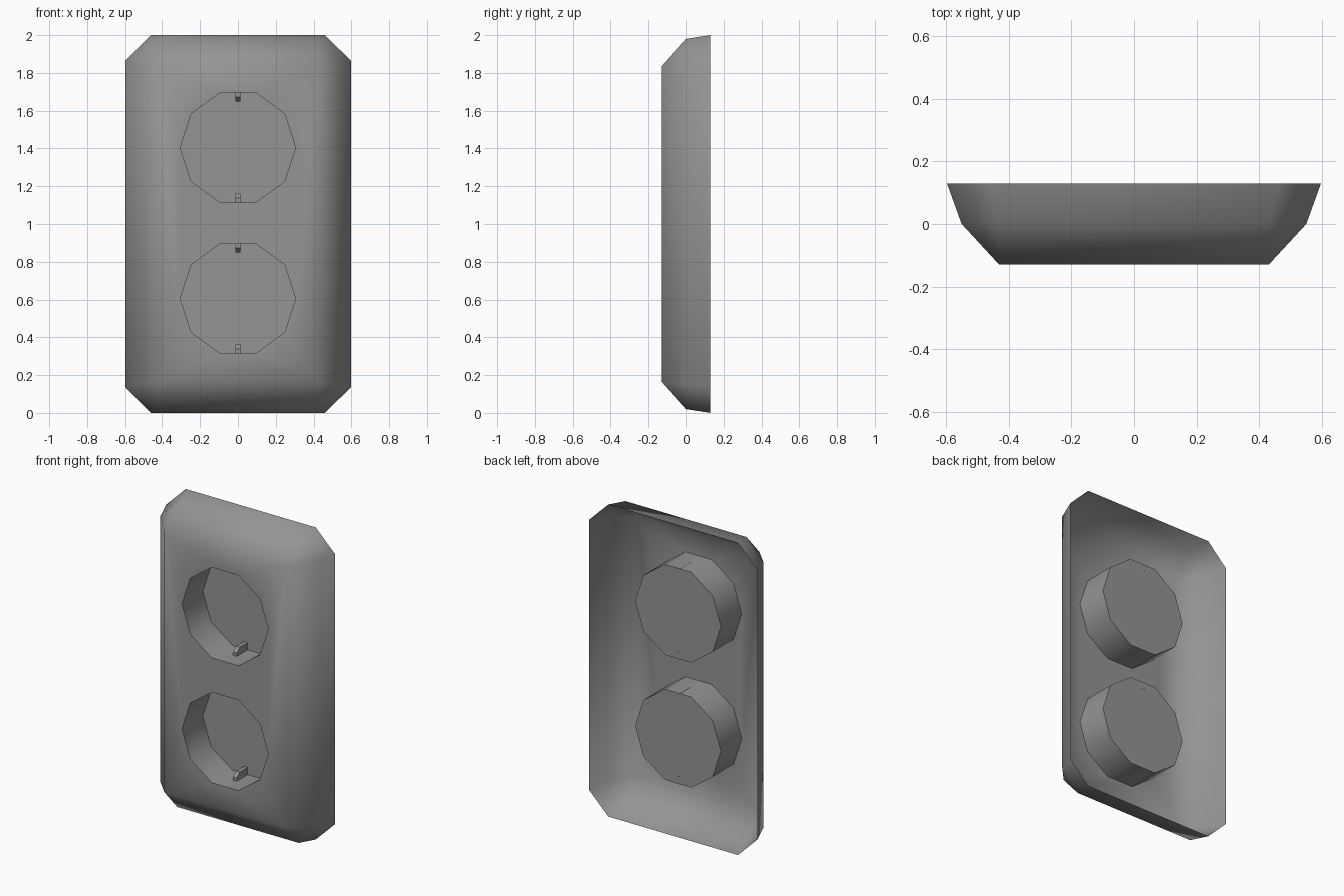
import bpy, bmesh, math

if "Cube" in bpy.data.objects:
    bpy.data.objects.remove(bpy.data.objects["Cube"])

FRONT, MIDDLE, BACK = -0.13, 0.0, 0.13
CUP_BACK = 0.08
RADIUS = 0.305
SOCKETS = {"upper": 1.405, "lower": 0.605}
CORNERS = [(1, 1), (-1, 1), (-1, -1), (1, -1)]

grey = bpy.data.materials.new("mid grey")
grey.use_nodes = True
grey.diffuse_color = (0.3, 0.3, 0.3, 1)
grey.node_tree.nodes["Principled BSDF"].inputs["Base Color"].default_value = (0.3, 0.3, 0.3, 1)


def finish(bm, name):
    mesh = bpy.data.meshes.new(name)
    bm.to_mesh(mesh)
    bm.free()
    mesh.materials.append(grey)
    obj = bpy.data.objects.new(name, mesh)
    bpy.context.collection.objects.link(obj)
    return obj


def decagon(bm, z, y):
    return [bm.verts.new((RADIUS * math.cos(i * math.tau / 10), y,
                          z + RADIUS * math.sin(i * math.tau / 10))) for i in range(10)]


def loop_edges(bm, verts):
    return [bm.edges.new((v, verts[(i + 1) % len(verts)])) for i, v in enumerate(verts)]


def octagon(bm, y, wide, high, cut_x, cut_z):
    """Rectangle with clipped corners, two points per corner, going round."""
    verts = []
    for sx, sz in CORNERS:
        pair = [(wide, cut_z), (cut_x, high)]
        if sx * sz < 0:
            pair.reverse()
        verts += [bm.verts.new((sx * x, y, 1 + sz * z)) for x, z in pair]
    return verts


# Cover plate: open-backed shell with two holes in its front
bm = bmesh.new()
rim = octagon(bm, BACK, 0.597, 1.0, 0.46, 0.865)
middle = octagon(bm, MIDDLE, 0.55, 0.98, 0.43, 0.85)
front = [bm.verts.new((sx * 0.43, FRONT, 1 + sz * 0.835)) for sx, sz in CORNERS]
for i in range(8):
    j = (i + 1) % 8
    bm.faces.new((rim[i], rim[j], middle[j], middle[i]))
for i in range(4):
    j = (i + 1) % 4
    a, b, c = middle[2 * i], middle[2 * i + 1], middle[2 * j]
    bm.faces.new((a, b, front[i]))
    bm.faces.new((b, c, front[j], front[i]))
edges = [bm.edges.get((front[i], front[(i + 1) % 4])) for i in range(4)]
for z in SOCKETS.values():
    edges += loop_edges(bm, decagon(bm, z, FRONT))
bmesh.ops.triangle_fill(bm, edges=edges, use_beauty=True, normal=(0, -1, 0))
bmesh.ops.recalc_face_normals(bm, faces=bm.faces)
bm.normal_update()
if sum(f.normal.y * f.calc_area() for f in bm.faces) > 0:
    bmesh.ops.reverse_faces(bm, faces=bm.faces)
for f in bm.faces:
    f.smooth = True
finish(bm, "cover_plate")

for label, z in SOCKETS.items():
    # Recessed cup: smooth wall and flat floor
    bm = bmesh.new()
    lip = decagon(bm, z, FRONT)
    floor = decagon(bm, z, CUP_BACK)
    for i in range(10):
        j = (i + 1) % 10
        bm.faces.new((lip[i], lip[j], floor[j], floor[i])).smooth = True
    bm.faces.new(floor)
    bmesh.ops.recalc_face_normals(bm, faces=bm.faces)
    bm.normal_update()
    if max(bm.faces, key=lambda f: f.calc_area()).normal.y > 0:
        bmesh.ops.reverse_faces(bm, faces=bm.faces)
    finish(bm, label + "_socket_cup")

    # Earth clips: sloped bars at the top and bottom of the cup
    for place, side in (("top", 1), ("bottom", -1)):
        bm = bmesh.new()
        profile = [(-0.03, 0.291), (-0.03, 0.268), (0.0, 0.243),
                   (CUP_BACK + 0.001, 0.243), (CUP_BACK + 0.001, 0.291)]
        left, right = [[bm.verts.new((x, y, z + side * h)) for y, h in profile]
                       for x in (-0.013, 0.013)]
        bm.faces.new(left)
        bm.faces.new(right)
        for i in range(5):
            j = (i + 1) % 5
            bm.faces.new((left[i], left[j], right[j], right[i]))
        bmesh.ops.recalc_face_normals(bm, faces=bm.faces)
        finish(bm, f"{label}_{place}_earth_clip")
